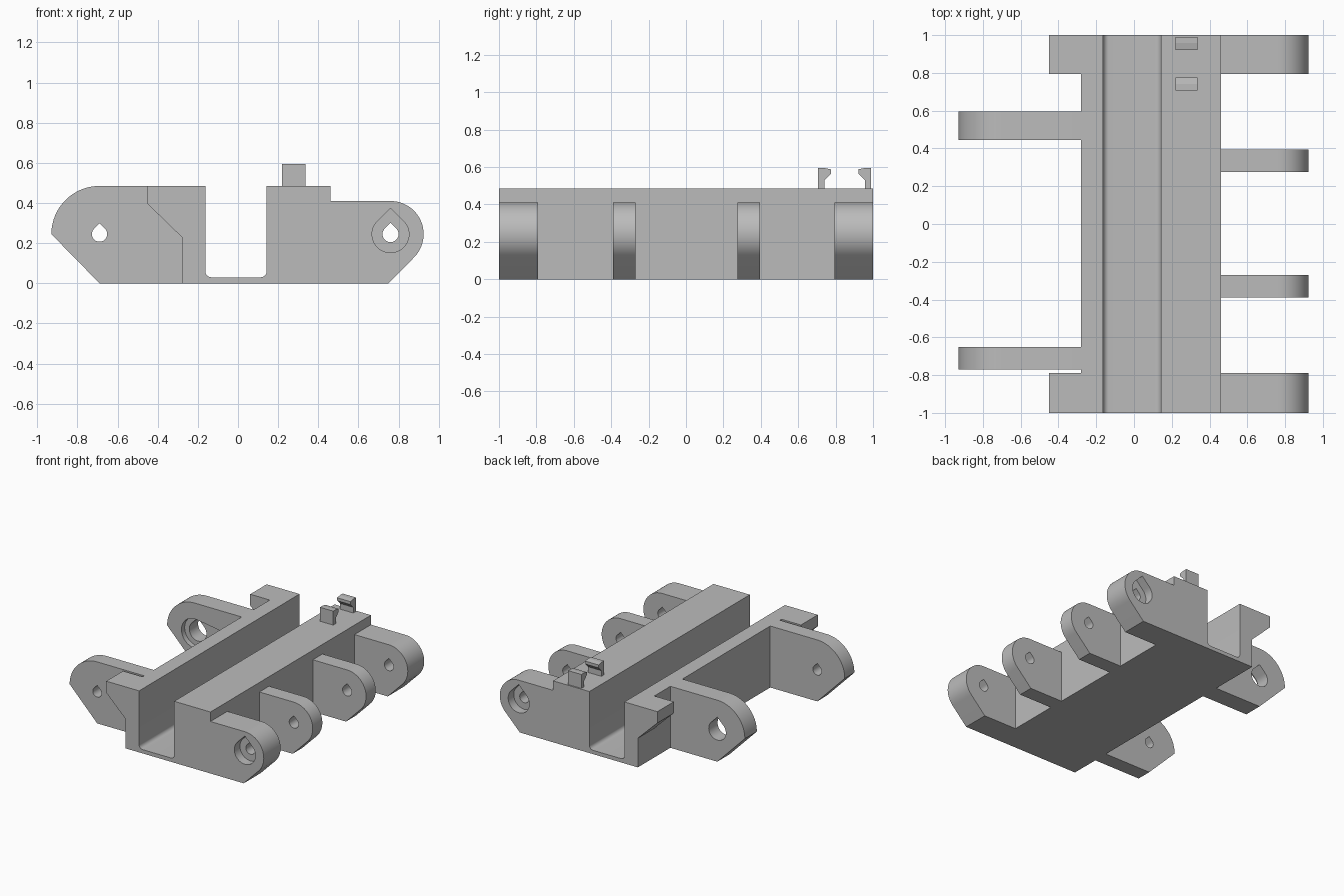
import bpy
import bmesh
from math import sin, cos, radians, sqrt

cube = bpy.data.objects.get("Cube")
if cube:
    bpy.data.objects.remove(cube, do_unlink=True)

grey = bpy.data.materials.new("plain grey")
grey.use_nodes = True
COLOUR = (0.5, 0.5, 0.5, 1)
grey.diffuse_color = COLOUR
grey.node_tree.nodes["Principled BSDF"].inputs["Base Color"].default_value = COLOUR


def arc(cx, cz, r, start, end, steps=24):
    angles = [radians(start + (end - start) * i / steps) for i in range(steps + 1)]
    return [(cx + r * cos(a), cz + r * sin(a)) for a in angles]


def teardrop(cx, cz, r):
    """Round hole with a pointed roof."""
    return arc(cx, cz, r, 135, 405, 36) + [(cx, cz + r * sqrt(2))]


def prism(name, profile, y0, y1):
    """Extrude an x-z profile along y."""
    bm = bmesh.new()
    face = bm.faces.new([bm.verts.new((x, y0, z)) for x, z in profile])
    new = bmesh.ops.extrude_face_region(bm, geom=[face])["geom"]
    bmesh.ops.translate(bm, vec=(0, y1 - y0, 0),
                        verts=[v for v in new if isinstance(v, bmesh.types.BMVert)])
    bmesh.ops.recalc_face_normals(bm, faces=bm.faces)
    mesh = bpy.data.meshes.new(name)
    bm.to_mesh(mesh)
    bm.free()
    mesh.materials.append(grey)
    obj = bpy.data.objects.new(name, mesh)
    bpy.context.collection.objects.link(obj)
    return obj


def cut(obj, profile, y0, y1):
    """Subtract a prism and bake the result."""
    cutter = prism("cutter", profile, y0, y1)
    cutter.hide_render = True
    mod = obj.modifiers.new("cut", "BOOLEAN")
    mod.operation = "DIFFERENCE"
    mod.solver = "EXACT"
    mod.object = cutter
    graph = bpy.context.evaluated_depsgraph_get()
    graph.update()
    mesh = bpy.data.meshes.new_from_object(obj.evaluated_get(graph))
    obj.modifiers.clear()
    obj.data = mesh
    bpy.data.objects.remove(cutter, do_unlink=True)


def smooth(obj):
    bpy.ops.object.select_all(action="DESELECT")
    obj.select_set(True)
    bpy.context.view_layer.objects.active = obj
    bpy.ops.object.shade_smooth_by_angle(angle=radians(30))


TOP = 0.485
AXIS = 0.245
LEFT_X, RIGHT_X = -0.28, 0.46
PIN_X, ARM_X = 0.76, -0.69
parts = []

# Channel body with rounded inner corners
FLOOR, R = 0.03, 0.03
channel = ([(0.143, TOP)] + arc(0.143 - R, FLOOR + R, R, 0, -90, 8)
           + arc(-0.163 + R, FLOOR + R, R, 270, 180, 8) + [(-0.163, TOP)])
parts.append(prism("channel_body", [(LEFT_X, TOP), (LEFT_X, 0), (RIGHT_X, 0),
                                    (RIGHT_X, TOP)] + channel, -1, 1))

# Hinge lugs, the outer two counterbored for pin heads
lug = [(RIGHT_X, 0.41), (RIGHT_X, 0), (0.75, 0)] + arc(PIN_X, AXIS, 0.165, -45, 90)
lugs = [("front_lug", -1, -0.79), ("front_inner_lug", -0.39, -0.27),
        ("back_inner_lug", 0.275, 0.395), ("back_lug", 0.795, 1)]
for name, y0, y1 in lugs:
    obj = prism(name, lug, y0, y1)
    cut(obj, teardrop(PIN_X, AXIS, 0.04), y0 - 0.1, y1 + 0.1)
    if name == "front_lug":
        cut(obj, teardrop(PIN_X, AXIS, 0.092), y0 - 0.1, y0 + 0.07)
    if name == "back_lug":
        cut(obj, teardrop(PIN_X, AXIS, 0.092), y1 - 0.07, y1 + 0.1)
    parts.append(obj)

# Long arms, the back one with a wide bore and a shallow slot
arm = [(LEFT_X, 0), (LEFT_X, TOP)] + arc(ARM_X, AXIS, 0.24, 90, 180) + [(ARM_X, 0)]
front_arm = prism("front_arm", arm, -0.77, -0.65)
cut(front_arm, teardrop(ARM_X, AXIS, 0.038), -1, -0.5)
back_arm = prism("back_arm", arm, 0.445, 0.595)
cut(back_arm, teardrop(ARM_X, AXIS, 0.075), 0.3, 0.8)
slot = arc(ARM_X, AXIS, 0.115, 78, 282, 30) + [(-0.3, 0.2), (-0.3, 0.3)]
cut(back_arm, slot, 0.4, 0.485)
parts += [front_arm, back_arm]

# Overhanging ledges at both ends
ledge = [(LEFT_X, TOP), (-0.45, TOP), (-0.45, 0.395), (LEFT_X, 0.23)]
parts.append(prism("front_ledge", ledge, -1, -0.79))
parts.append(prism("back_ledge", ledge, 0.795, 1))

for obj in parts:
    smooth(obj)

# Pair of facing snap clips, profiled along y and turned into place
clip = [(0, 0), (0.033, 0), (0.033, 0.045), (0.068, 0.08), (0.068, 0.103), (0.033, 0.11), (0, 0.11)]
for name, base, side in (("inner_clip", 0.707, 1), ("outer_clip", 0.99, -1)):
    obj = prism(name, [(y * side, z) for y, z in clip], -0.058, 0.058)
    obj.rotation_euler.z = radians(90)
    obj.location = (0.278, base, TOP)
